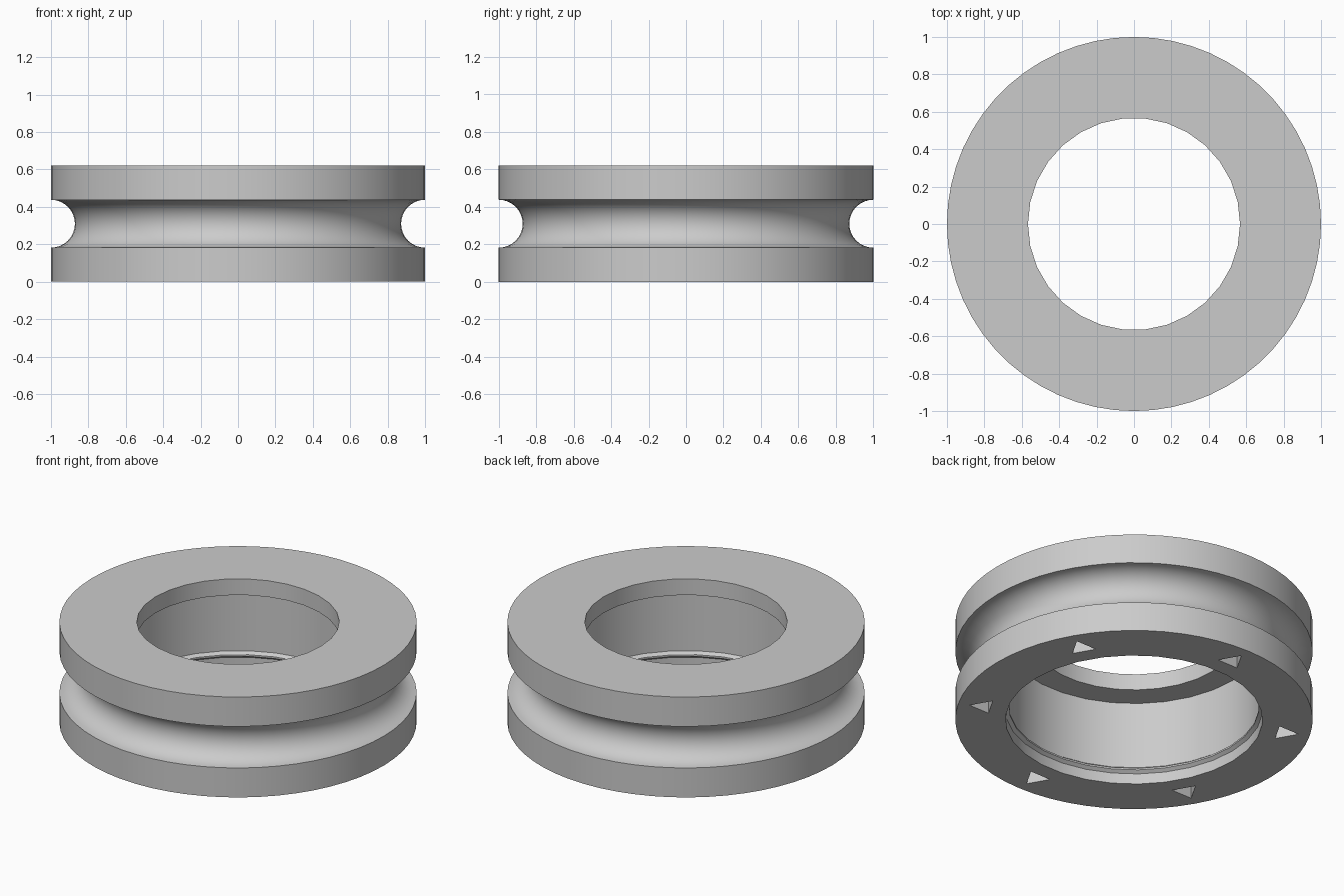
import bpy, bmesh, math
from mathutils import Matrix

cube = bpy.data.objects.get("Cube")
if cube:
    bpy.data.objects.remove(cube, do_unlink=True)

grey = bpy.data.materials.new("light grey")
grey.use_nodes = True
colour = (0.6, 0.6, 0.6, 1)
grey.diffuse_color = colour
grey.node_tree.nodes["Principled BSDF"].inputs["Base Color"].default_value = colour

HEIGHT = 0.62


def lathe(name, profile, sides):
    """Closed solid turned about z from (radius, height) points, axis caps included."""
    bm = bmesh.new()
    rings = []
    for r, z in profile:
        rings.append([bm.verts.new((r * math.cos(2 * math.pi * i / sides),
                                    r * math.sin(2 * math.pi * i / sides), z))
                      for i in range(sides)])
    for low, high in zip(rings, rings[1:]):
        for i in range(sides):
            j = (i + 1) % sides
            bm.faces.new((low[i], low[j], high[j], high[i]))
    bm.faces.new(rings[0][::-1])
    bm.faces.new(rings[-1])
    return finish(name, bm)


def finish(name, bm):
    bmesh.ops.recalc_face_normals(bm, faces=bm.faces)
    mesh = bpy.data.meshes.new(name)
    bm.to_mesh(mesh)
    bm.free()
    mesh.materials.append(grey)
    obj = bpy.data.objects.new(name, mesh)
    bpy.context.collection.objects.link(obj)
    return obj


def cut(target, cutter):
    mod = target.modifiers.new(cutter.name, "BOOLEAN")
    mod.operation = "DIFFERENCE"
    mod.solver = "EXACT"
    mod.object = cutter
    bpy.context.view_layer.objects.active = target
    bpy.ops.object.modifier_apply(modifier=mod.name)
    bpy.data.objects.remove(cutter, do_unlink=True)


# Grooved wheel body: two rims with a half-round channel between them
steps = 16
radius = 0.128
groove = [(1 - radius * math.sin(math.pi * k / steps),
           HEIGHT / 2 - radius * math.cos(math.pi * k / steps))
          for k in range(steps + 1)]
wheel = lathe("grooved_wheel", [(1, 0)] + groove + [(1, HEIGHT)], 60)

# Stepped bore: wide pocket with a small retaining ridge, narrow hole at the top
bore = lathe("bore_cutter", [(0.72, -0.1), (0.72, 0.065), (0.70, 0.08), (0.70, 0.09),
                             (0.72, 0.105), (0.72, 0.52), (0.567, 0.52),
                             (0.567, HEIGHT + 0.1)], 30)
cut(wheel, bore)

# Six triangular pockets in the underside, each pointing outwards
bm = bmesh.new()
for k in range(6):
    place = (Matrix.Rotation(math.radians(30 + 60 * k), 4, "Z")
             @ Matrix.Translation((0.855, 0, 0)))
    bmesh.ops.create_cone(bm, cap_ends=True, segments=3, radius1=0.08, radius2=0.08,
                          depth=0.24,
                          matrix=place @ Matrix.Rotation(math.radians(-90), 4, "Z"))
# Turn every prism so one corner lies on its outward radius
bm.verts.ensure_lookup_table()
for k in range(6):
    angle = math.radians(30 + 60 * k)
    corners = bm.verts[k * 6:k * 6 + 6]
    for n, v in enumerate(sorted(corners, key=lambda v: v.index)):
        level = v.co.z
        turn = angle + 2 * math.pi * (n // 2) / 3
        v.co = (0.855 * math.cos(angle) + 0.08 * math.cos(turn),
                0.855 * math.sin(angle) + 0.08 * math.sin(turn), level)
pockets = finish("pocket_cutter", bm)
cut(wheel, pockets)

# Smooth the round walls, keep the rims crisp
bpy.ops.object.select_all(action="DESELECT")
wheel.select_set(True)
bpy.context.view_layer.objects.active = wheel
bpy.ops.object.shade_smooth_by_angle(angle=math.radians(25))
